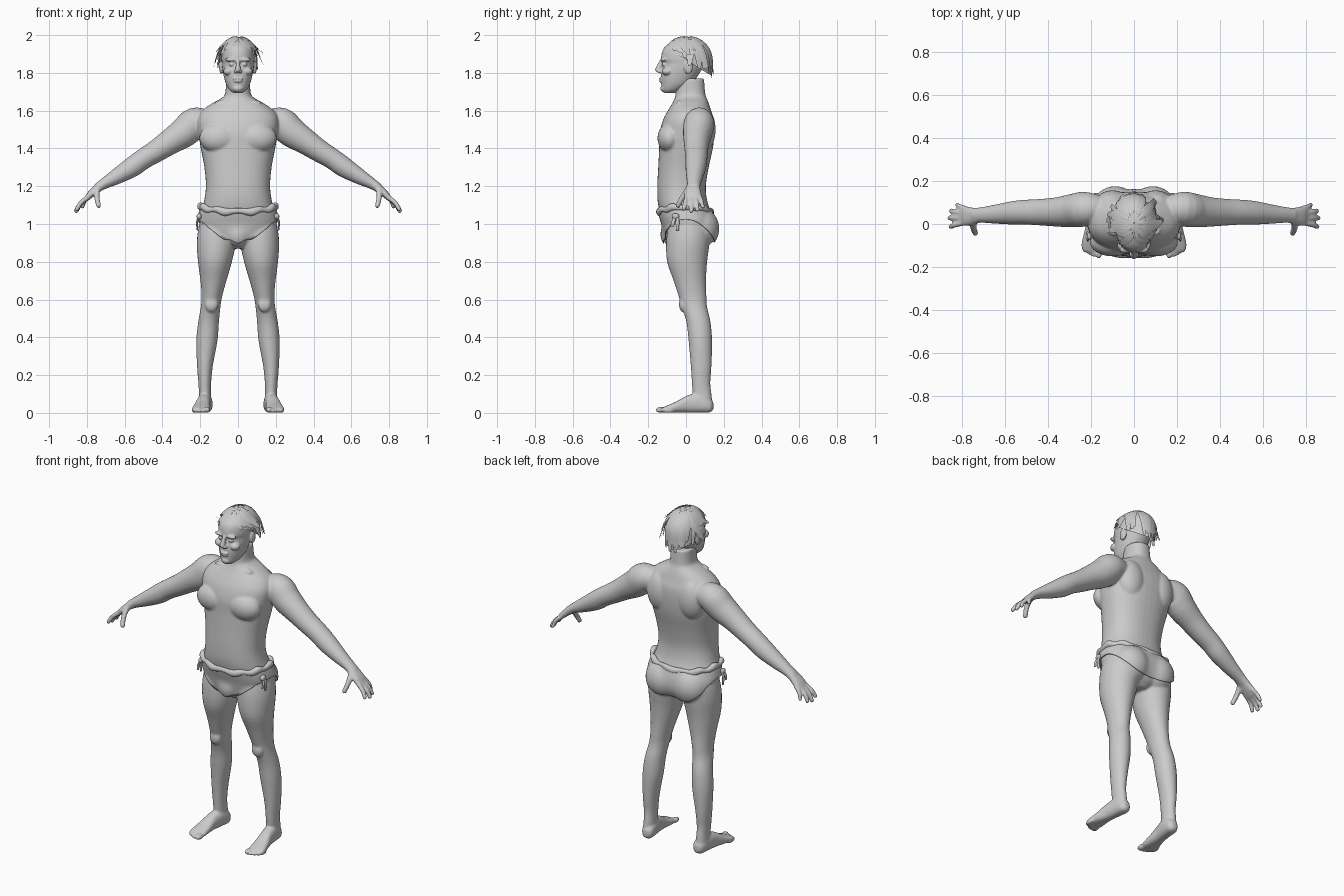
import bpy, bmesh, math, random
from math import sin, cos, pi
from mathutils import Vector, Matrix

random.seed(4)
X, Y, Z = Vector((1, 0, 0)), Vector((0, 1, 0)), Vector((0, 0, 1))


def power(c, p):
    return math.copysign(abs(c) ** (2 / p), c)


def spline(st, k=4):
    """Catmull-Rom resampling of tuples."""
    out = []
    for i in range(len(st) - 1):
        a, b, c, d = st[max(i - 1, 0)], st[i], st[i + 1], st[min(i + 2, len(st) - 1)]
        for j in range(k):
            t = j / k
            out.append([0.5 * (2*q + (r - p)*t + (2*p - 5*q + 4*r - s)*t*t + (3*q - p - 3*r + s)*t**3)
                        for p, q, r, s in zip(a, b, c, d)])
    return out + [list(st[-1])]


def loft(bm, stations, mode, p=2.0, n=28):
    """Closed skin over (x, y, z, radius_a, radius_b) stations."""
    st, rings = spline(stations), []
    for i, s in enumerate(st):
        u, v = (X, Y) if mode == 'z' else (X, Z)
        if mode == 'path':
            t = (Vector(st[min(i + 1, len(st) - 1)][:3]) - Vector(st[max(i - 1, 0)][:3])).normalized()
            v = (Y - t * t.y).normalized()
            u = v.cross(t)
        ra, rb = max(s[3], .004), max(s[4], .004)
        rings.append([bm.verts.new(Vector(s[:3]) + u * ra * power(cos(2*pi*k/n), p)
                                   + v * rb * power(sin(2*pi*k/n), p)) for k in range(n)])
    for a, b in zip(rings, rings[1:]):
        for k in range(n):
            bm.faces.new((a[k], a[(k+1) % n], b[(k+1) % n], b[k]))
    bm.faces.new(rings[0][::-1])
    bm.faces.new(rings[-1])


def blob(bm, c, r):
    bmesh.ops.create_uvsphere(bm, u_segments=24, v_segments=14, radius=1,
                              matrix=Matrix.Translation(c) @ Matrix.Diagonal((*r, 1)))


def mirror_x(bm):
    d = bmesh.ops.duplicate(bm, geom=bm.verts[:] + bm.edges[:] + bm.faces[:])
    for e in d['geom']:
        if isinstance(e, bmesh.types.BMVert):
            e.co.x *= -1


def finish(bm, name, voxel=0, smooth=0):
    bmesh.ops.recalc_face_normals(bm, faces=bm.faces)
    for f in bm.faces:
        f.smooth = True
    me = bpy.data.meshes.new(name)
    bm.to_mesh(me)
    bm.free()
    ob = bpy.data.objects.new(name, me)
    bpy.context.collection.objects.link(ob)
    if voxel:
        m = ob.modifiers.new('fuse', 'REMESH')
        m.mode, m.voxel_size, m.use_smooth_shade = 'VOXEL', voxel, True
        m = ob.modifiers.new('soften', 'SMOOTH')
        m.factor, m.iterations = .5, smooth
    return ob


def grid(bm, nu, nv, f, wrap_u=False, wrap_v=False):
    """Sheet from f(u, v); optionally closed either way."""
    cu, cv = nu + (not wrap_u), nv + (not wrap_v)
    g = [[bm.verts.new(f(i / nu, j / nv)) for j in range(cv)] for i in range(cu)]
    for i in range(nu):
        for j in range(nv):
            a, b = (i + 1) % cu, (j + 1) % cv
            bm.faces.new((g[i][j], g[a][j], g[a][b], g[i][b]))


# --- Body: one side of limbs, mirrored, then torso, all fused ---
bm = bmesh.new()
# leg
loft(bm, [(.175, .09, .04, .036, .05), (.175, .085, .1, .032, .05), (.176, .08, .16, .034, .049),
          (.175, .08, .25, .042, .055), (.165, .076, .38, .056, .062), (.156, .066, .48, .055, .064),
          (.145, .045, .56, .052, .067), (.138, .034, .62, .055, .074), (.13, .02, .7, .069, .086),
          (.122, .006, .8, .09, .106), (.115, .01, .9, .103, .115), (.113, .015, .98, .096, .11),
          (.11, .015, 1.05, .08, .09)], 'z')
blob(bm, (.14, -.015, .575), (.036, .022, .042))
# foot and toes
loft(bm, [(.17, .145, .037, .014, .02), (.17, .125, .04, .034, .038), (.175, .07, .052, .038, .051),
          (.183, .01, .047, .037, .046), (.191, -.05, .031, .044, .03), (.196, -.1, .02, .049, .019),
          (.197, -.13, .014, .04, .011)], 'y', 2.4)
for x, tip, r in ((.164, -.162, .017), (.187, -.156, .012), (.204, -.148, .0115), (.219, -.137, .011), (.233, -.124, .011)):
    blob(bm, (x, tip + .03, r * .95), (r, .03, r * .95))
# arm
loft(bm, [(.15, .07, 1.54, .06, .06), (.225, .07, 1.535, .083, .08), (.285, .062, 1.485, .08, .078),
          (.36, .056, 1.435, .068, .068), (.43, .055, 1.388, .06, .062), (.5, .055, 1.345, .055, .058),
          (.56, .052, 1.302, .054, .055), (.64, .046, 1.253, .042, .045), (.71, .042, 1.213, .029, .036),
          (.745, .04, 1.19, .024, .036)], 'path')
# palm, fingers and thumb
loft(bm, [(.71, .042, 1.213, .026, .034), (.745, .038, 1.188, .022, .038), (.78, .036, 1.157, .019, .045),
          (.806, .036, 1.13, .013, .042)], 'path', 2.4)
for a, b, r in (((.78, .071, 1.152), (.826, .091, 1.082), .0115), ((.792, .05, 1.142), (.856, .062, 1.066), .0125),
                ((.795, .028, 1.14), (.863, .028, 1.06), .013), ((.79, .006, 1.145), (.858, -.014, 1.07), .0125),
                ((.745, .012, 1.185), (.736, -.048, 1.088), .0145)):
    a, b = Vector(a), Vector(b)
    mid = (a + b) / 2 + Vector((.007, 0, .006))
    loft(bm, [(*a, r * 1.1, r * 1.1), (*mid, r, r), (*b.lerp(mid, .15), r * .9, r * .9), (*b, r * .5, r * .5)], 'path', n=14)
# chest, shoulder blade and buttock masses
blob(bm, (.1, -.085, 1.455), (.105, .066, .08))
blob(bm, (.1, .09, 1.5), (.085, .067, .12))
blob(bm, (.088, .068, .975), (.1, .098, .105))
blob(bm, (.05, -.04, 1.645), (.075, .016, .012))
mirror_x(bm)
# torso and neck: height, half width, front, back
torso = [(.87, .05, -.06, .08), (.9, .1, -.09, .12), (.95, .175, -.11, .148), (1, .205, -.12, .15),
         (1.05, .2, -.135, .138), (1.12, .18, -.15, .113), (1.2, .17, -.152, .105), (1.3, .178, -.147, .12),
         (1.4, .197, -.142, .142), (1.48, .21, -.14, .15), (1.55, .215, -.122, .148), (1.6, .19, -.096, .133),
         (1.64, .135, -.072, .12), (1.665, .09, -.06, .11), (1.69, .068, -.055, .102), (1.77, .063, -.055, .095)]
loft(bm, [(0, (f + b) / 2, z, w, (b - f) / 2) for z, w, f, b in torso], 'z', 2.3, 40)
blob(bm, (0, -.075, .945), (.055, .05, .065))
body = finish(bm, 'body', .0065, 4)

# --- Head with face features ---
bm = bmesh.new()
blob(bm, (.035, -.119, 1.87), (.033, .016, .011))      # brow
blob(bm, (.033, -.112, 1.845), (.016, .016, .012))     # eye
blob(bm, (.05, -.098, 1.808), (.028, .03, .022))       # cheek
blob(bm, (.012, -.14, 1.808), (.01, .013, .009))       # nostril
blob(bm, (.088, .012, 1.83), (.012, .024, .036))       # ear
mirror_x(bm)
skull = [(1.694, .025, -.115, -.06), (1.71, .045, -.127, -.02), (1.74, .063, -.131, .03), (1.78, .075, -.133, .06),
         (1.82, .082, -.129, .085), (1.85, .085, -.123, .1), (1.88, .087, -.132, .112), (1.93, .082, -.118, .112),
         (1.965, .055, -.075, .085), (1.982, .02, -.02, .04)]
loft(bm, [(0, (f + b) / 2, z, w, (b - f) / 2) for z, w, f, b in skull], 'z', 2.1, 36)
loft(bm, [(0, -.122, 1.875, .011, .012), (0, -.137, 1.845, .011, .014), (0, -.147, 1.815, .014, .017),
          (0, -.14, 1.803, .012, .012)], 'z')
blob(bm, (0, -.133, 1.768), (.027, .01, .006))
blob(bm, (0, -.131, 1.756), (.023, .011, .007))
blob(bm, (0, -.116, 1.718), (.028, .02, .02))
finish(bm, 'head', .0038, 3)


# --- Hair: fitted cap plus tapered loose locks ---
def scalp(a, phi, s=1.0):
    h = sin(min(phi, pi / 2)) * s
    return Vector((.098 * h * cos(a), .005 + .125 * h * sin(a), 1.872 + .118 * cos(phi) * min(s, 1.06)))


def hairline(a):
    back = (sin(a) + 1) / 2            # 0 at forehead, 1 at nape
    return 1.05 + 1.3 * back ** 1.2


bm = bmesh.new()
grid(bm, 48, 14, lambda u, v: scalp(2*pi*u, .02 + (hairline(2*pi*u) - .02) * v,
                                    1 + .025 * sin(2*pi*u * 13) * v), wrap_u=True)
finish(bm, 'hair_cap')

bm = bmesh.new()
for i in range(46):
    a0 = 2*pi * i / 46 + random.uniform(-.08, .08)
    side, front = abs(cos(a0)), sin(a0) < -.25
    start = random.uniform(.15, .7)
    end = hairline(a0) + random.uniform(-.25, .15)
    flare = random.uniform(.03, .12) + (.36 * random.random() * side ** 2)
    twist = random.uniform(-.25, .25)
    if front:                           # forelocks sweep sideways and back
        twist = math.copysign(random.uniform(.5, .9), cos(a0))
        end += .1
    wide = random.uniform(.14, .24)

    def lock(u, v):
        w = wide * (1 - .75 * v ** 2) * (u - .5) * 2
        a = a0 + twist * v + w
        s = 1.03 + flare * v ** 2.5 + .03 * sin(pi * u) * (1 - v) + .03 * sin(pi * v)
        return scalp(a, start + (end - start) * v, s)
    grid(bm, 3, 8, lock)
finish(bm, 'hair_locks')


# --- Trunks: snug sheet wrapped on the hips ---
def trunk(u, v):
    a = 2*pi*u
    c, s = cos(a), sin(a)
    low = .878 + .145 * abs(c) if s < 0 else .885 + .138 * abs(c) ** 2.2
    z = low + (1.085 - low) * v
    depth = .14 if s < 0 else .165
    return Vector((.215 * power(c, 2.3), depth * power(s, 2.3), z))


bm = bmesh.new()
grid(bm, 96, 16, trunk, wrap_u=True)
trunks = finish(bm, 'trunks')
m = trunks.modifiers.new('fit', 'SHRINKWRAP')
m.target, m.wrap_mode, m.offset = body, 'ABOVE_SURFACE', .008
m = trunks.modifiers.new('even', 'SMOOTH')
m.factor, m.iterations = .4, 2
m = trunks.modifiers.new('cloth', 'SOLIDIFY')
m.thickness, m.offset = .006, 0


# rolled waistband
def roll(u, v):
    a, b = 2*pi*u, 2*pi*v
    r = .014 + .003 * sin(9 * a)
    c = Vector((.2 * power(cos(a), 2.3), -.007 + .139 * power(sin(a), 2.3),
                1.066 + .024 * cos(a) ** 2 + .004 * sin(11 * a)))
    out = Vector((cos(a), sin(a), 0))
    return c + out * r * cos(b) + Z * r * 1.25 * sin(b)


bm = bmesh.new()
grid(bm, 120, 12, roll, True, True)
finish(bm, 'waistband')

# side ties: knot with two hanging ends
bm = bmesh.new()
blob(bm, (.205, -.055, 1.04), (.014, .02, .017))
for y0, y1, z1 in ((-.06, -.075, .985), (-.045, -.045, .965)):
    loft(bm, [(.207, y0, 1.04, .005, .007), (.217, (y0 + y1) / 2, 1.01, .005, .01), (.214, y1, z1, .004, .008)], 'path', n=10)
mirror_x(bm)
finish(bm, 'side_ties')
